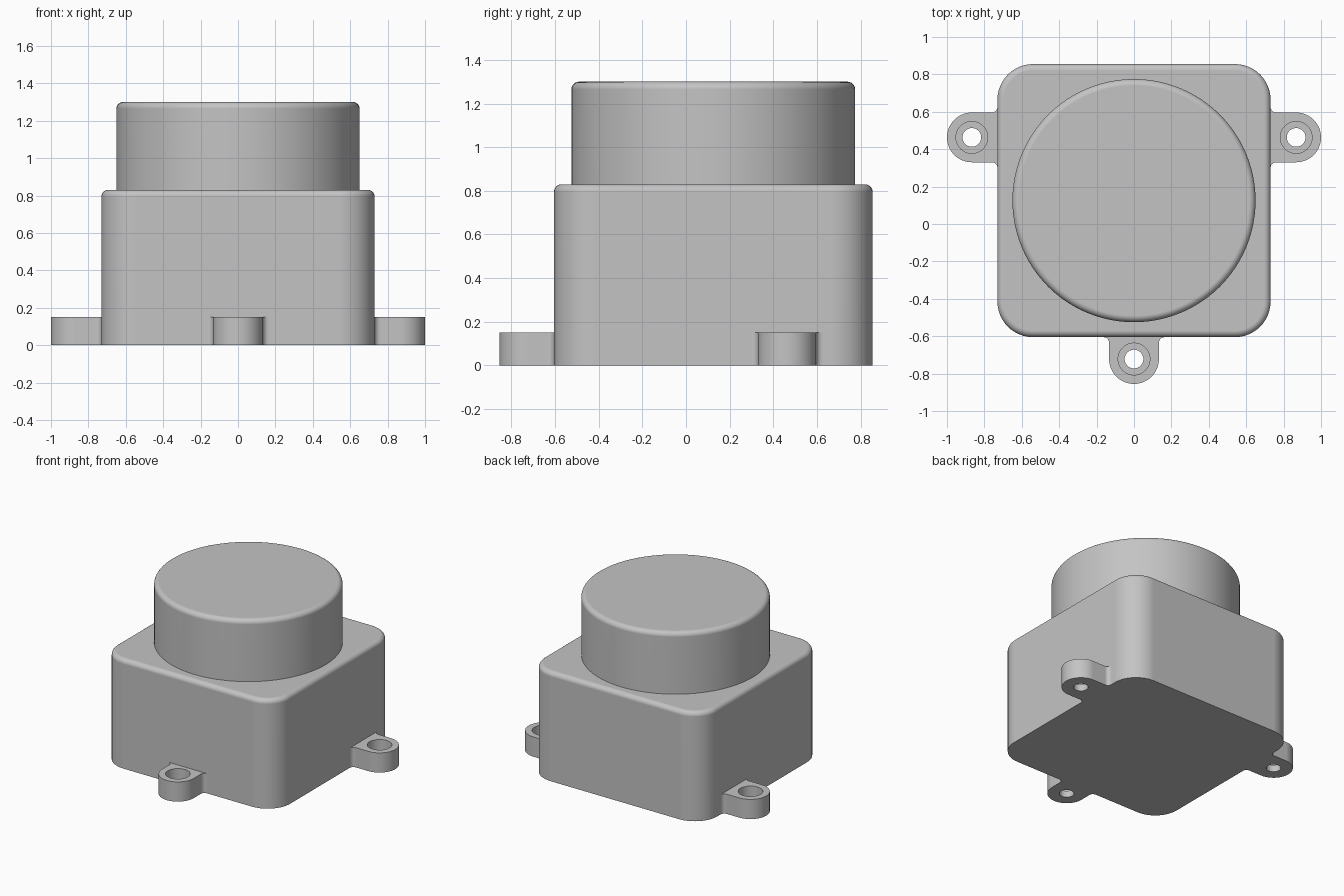
import bpy
import bmesh
from math import cos, sin, pi, radians
from mathutils import Matrix

default = bpy.data.objects.get("Cube")
if default:
    bpy.data.objects.remove(default)

GREY = (0.55, 0.55, 0.55, 1)
grey = bpy.data.materials.new("plain grey")
grey.use_nodes = True
grey.diffuse_color = GREY
grey.node_tree.nodes["Principled BSDF"].inputs["Base Color"].default_value = GREY

CENTRE_Y = 0.125
HALF = 0.73


def arc(cx, cy, r, start, end, steps):
    """Points along an arc, angles in degrees."""
    angles = [radians(start + (end - start) * i / steps) for i in range(steps + 1)]
    return [(cx + r * cos(a), cy + r * sin(a)) for a in angles]


def loft(name, rings):
    """Closed solid through a stack of (outline, z) rings."""
    bm = bmesh.new()
    loops = [[bm.verts.new((x, y, z)) for x, y in outline] for outline, z in rings]
    n = len(loops[0])
    for low, high in zip(loops, loops[1:]):
        for i in range(n):
            j = (i + 1) % n
            bm.faces.new((low[i], low[j], high[j], high[i]))
    bm.faces.new(loops[0][::-1])
    bm.faces.new(loops[-1])
    bmesh.ops.remove_doubles(bm, verts=bm.verts, dist=1e-5)
    bmesh.ops.recalc_face_normals(bm, faces=bm.faces)
    mesh = bpy.data.meshes.new(name)
    bm.to_mesh(mesh)
    bm.free()
    mesh.materials.append(grey)
    obj = bpy.data.objects.new(name, mesh)
    bpy.context.collection.objects.link(obj)
    return obj


def activate(obj):
    bpy.ops.object.select_all(action='DESELECT')
    obj.select_set(True)
    bpy.context.view_layer.objects.active = obj


def smooth(obj):
    activate(obj)
    bpy.ops.object.shade_smooth_by_angle(angle=radians(30))
    mod = obj.modifiers.new("flat face normals", 'WEIGHTED_NORMAL')
    mod.keep_sharp = True


def rounded_block(name, half, corner, bottom, top, fillet, steps):
    """Upright block with round corners and a filleted top rim."""
    def outline(inset):
        k = half - corner
        points = []
        for i, (sx, sy) in enumerate(((1, 1), (-1, 1), (-1, -1), (1, -1))):
            points += arc(sx * k, sy * k, corner - inset, 90 * i, 90 * i + 90, steps)
        return points

    rings = [(outline(0), bottom)]
    for i in range(7):
        a = i / 6 * pi / 2
        rings.append((outline(fillet * (1 - cos(a))), top - fillet + fillet * sin(a)))
    obj = loft(name, rings)
    obj.location.y = CENTRE_Y
    smooth(obj)
    return obj


def mounting_lug(name, x, y, turn, reach):
    """Round-ended ear pointing along +x before turning, with a counterbored hole."""
    r, f, height = 0.133, 0.03, 0.15
    side = arc(f - reach, r + f, f, 270, 180, 6) + [(-reach - 0.01, r + f)]
    outline = arc(0, 0, r, -90, 90, 32) + side
    outline += [(px, -py) for px, py in reversed(side)]
    lug = loft(name, [(outline, 0), (outline, height)])

    def circle(radius):
        return arc(0, 0, radius, 0, 360 - 7.5, 47)

    floor = 0.05
    cutter = loft("hole_cutter", [(circle(0.05), -0.1), (circle(0.05), floor),
                                  (circle(0.085), floor), (circle(0.085), 0.3)])
    cutter.hide_render = True
    mod = lug.modifiers.new("hole", 'BOOLEAN')
    mod.operation = 'DIFFERENCE'
    mod.solver = 'EXACT'
    mod.object = cutter
    activate(lug)
    bpy.ops.object.modifier_apply(modifier=mod.name)
    bpy.data.objects.remove(cutter)

    lug.data.transform(Matrix.Rotation(radians(turn), 4, 'Z'))
    lug.location = (x, y, 0)
    smooth(lug)


# Square housing and the round cap standing on it
rounded_block("housing", HALF, 0.19, 0, 0.83, 0.035, 12)
rounded_block("round_cap", 0.65, 0.65, 0.82, 1.3, 0.035, 24)

# Three screw lugs around the foot
lug_x, lug_y = 0.867, -0.722
mounting_lug("left_lug", lug_x, 0.463, 0, lug_x - HALF)
mounting_lug("right_lug", -lug_x, 0.463, 180, lug_x - HALF)
mounting_lug("front_lug", 0, lug_y, -90, CENTRE_Y - HALF - lug_y)
